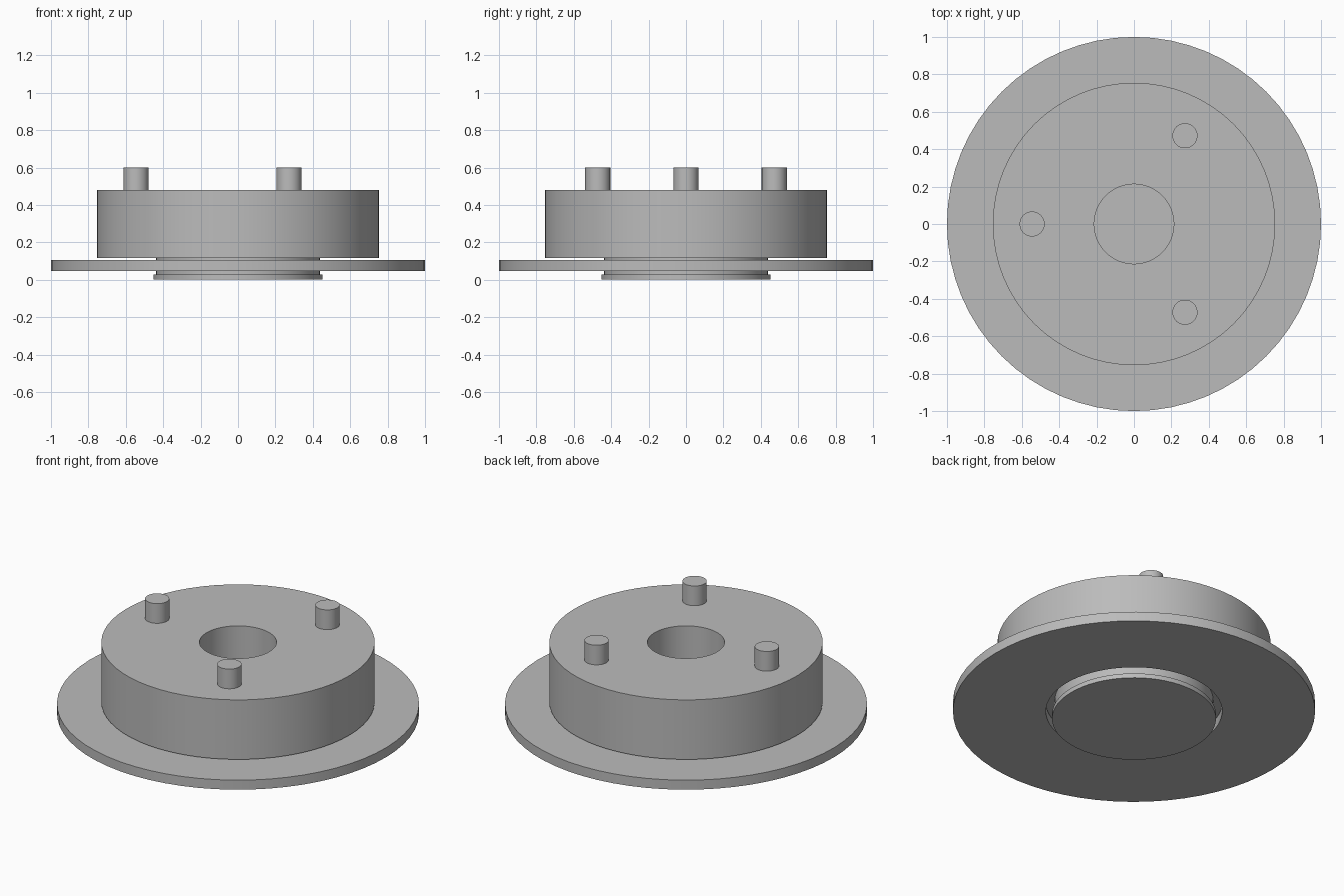
import bpy, bmesh
from math import cos, sin, pi, radians

default = bpy.data.objects.get("Cube")
if default:
    bpy.data.objects.remove(default)

SEGMENTS = 64

grey = bpy.data.materials.new("plain grey")
grey.use_nodes = True
colour = (0.5, 0.5, 0.5, 1)
grey.diffuse_color = colour
grey.node_tree.nodes["Principled BSDF"].inputs["Base Color"].default_value = colour


def turned(name, profile, closed=False, segments=SEGMENTS, centre=(0, 0)):
    """Turn a (radius, height) profile around the vertical axis."""
    bm = bmesh.new()
    rings = []
    for r, z in profile:
        if r == 0:
            rings.append([bm.verts.new((0, 0, z))] * segments)
        else:
            rings.append([bm.verts.new((r * cos(2 * pi * i / segments),
                                        r * sin(2 * pi * i / segments), z))
                          for i in range(segments)])
    pairs = list(zip(rings, rings[1:]))
    if closed:
        pairs.append((rings[-1], rings[0]))
    for a, b in pairs:
        for i in range(segments):
            j = (i + 1) % segments
            bm.faces.new(dict.fromkeys((a[i], a[j], b[j], b[i])))
    bmesh.ops.recalc_face_normals(bm, faces=bm.faces)
    mesh = bpy.data.meshes.new(name)
    bm.to_mesh(mesh)
    bm.free()
    mesh.materials.append(grey)
    ob = bpy.data.objects.new(name, mesh)
    ob.location = (*centre, 0)
    bpy.context.collection.objects.link(ob)
    bpy.ops.object.select_all(action="DESELECT")
    ob.select_set(True)
    bpy.context.view_layer.objects.active = ob
    bpy.ops.object.shade_smooth_by_angle(angle=radians(30))
    return ob


# Hub body: retaining lip, neck, drum and blind centre bore in one turning
turned("hub_drum", [(0, 0), (0.453, 0), (0.453, 0.028), (0.438, 0.028),
                    (0.438, 0.117), (0.755, 0.117), (0.755, 0.48),
                    (0.213, 0.48), (0.213, 0.117), (0, 0.117)])

# Loose flat ring around the neck
turned("flange_ring", [(0.487, 0.047), (1, 0.047), (1, 0.105), (0.487, 0.105)],
       closed=True)

# Three drive pins on the drum top
for n, angle in enumerate((60, 180, 300), 1):
    a = radians(angle)
    turned(f"drive_pin_{n}", [(0, 0.47), (0.067, 0.47), (0.067, 0.6), (0, 0.6)],
           segments=32, centre=(0.545 * cos(a), 0.545 * sin(a)))
